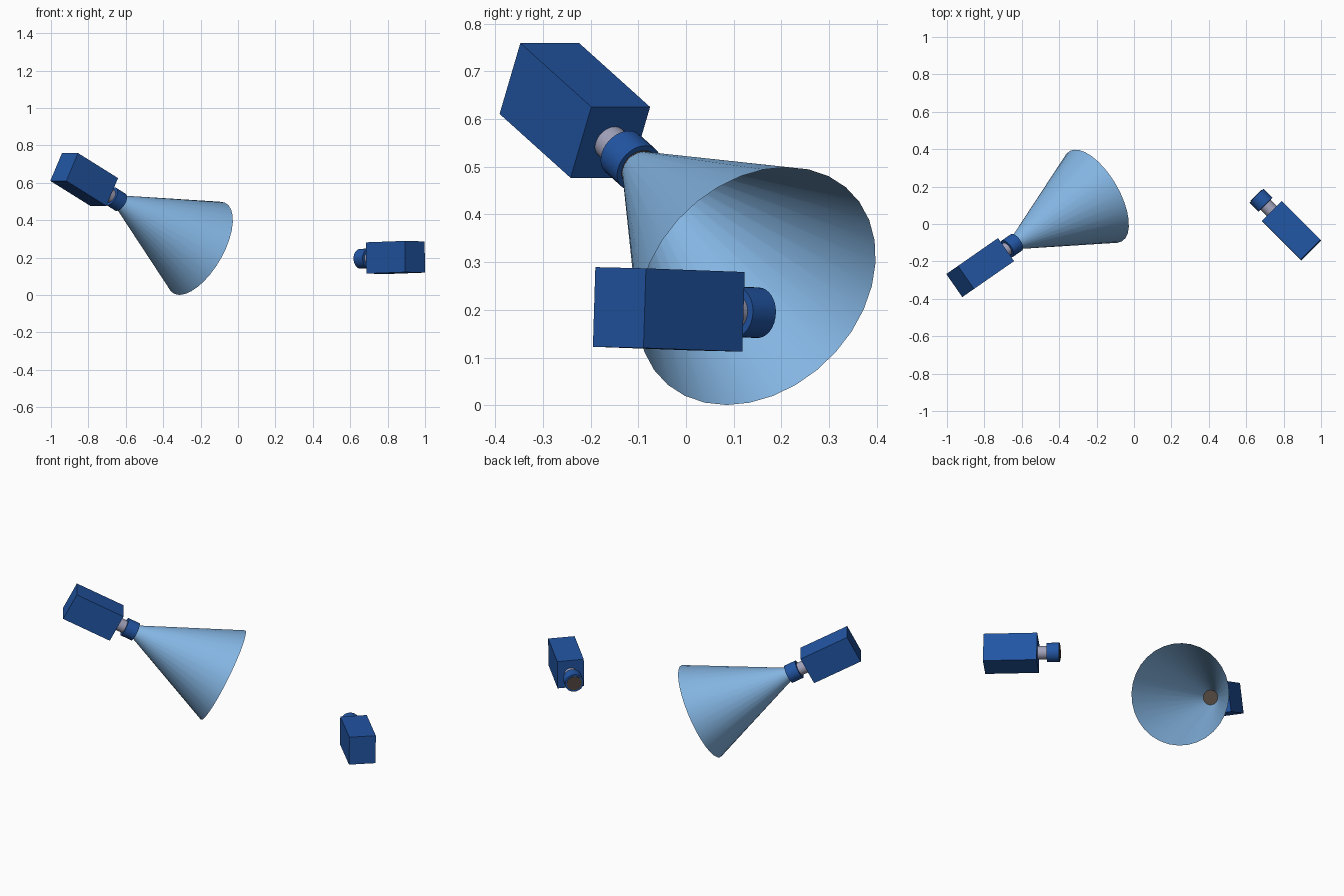
import bpy, bmesh, math
from mathutils import Matrix, Vector

if "Cube" in bpy.data.objects:
    bpy.data.objects.remove(bpy.data.objects["Cube"])


def material(name, rgb):
    m = bpy.data.materials.new(name)
    m.diffuse_color = (*rgb, 1.0)
    m.use_nodes = True
    m.node_tree.nodes["Principled BSDF"].inputs["Base Color"].default_value = m.diffuse_color
    return m


BLUE = material("housing_blue", (0.016, 0.092, 0.37))
GREY = material("barrel_grey", (0.36, 0.36, 0.50))
BROWN = material("glass_brown", (0.085, 0.062, 0.05))
SKY = material("beam_light_blue", (0.23, 0.46, 0.76))

LENGTH, WIDTH, HEIGHT = 0.293, 0.15, 0.167


def frame(origin, heading, tilt, roll=0.0):
    """Local +X looks forward; tilt points it down."""
    return (Matrix.Translation(origin)
            @ Matrix.Rotation(math.radians(heading), 4, 'Z')
            @ Matrix.Rotation(math.radians(tilt), 4, 'Y')
            @ Matrix.Rotation(math.radians(roll), 4, 'X'))


def finish(name, bm, mat, matrix, smooth):
    bmesh.ops.recalc_face_normals(bm, faces=bm.faces)
    bm.transform(matrix)
    mesh = bpy.data.meshes.new(name)
    bm.to_mesh(mesh)
    bm.free()
    mesh.materials.append(mat)
    ob = bpy.data.objects.new(name, mesh)
    bpy.context.collection.objects.link(ob)
    if smooth:
        bpy.ops.object.select_all(action='DESELECT')
        ob.select_set(True)
        bpy.context.view_layer.objects.active = ob
        bpy.ops.object.shade_smooth_by_angle(angle=math.radians(35))
    return ob


def box(name, size, mat, matrix):
    bm = bmesh.new()
    bmesh.ops.create_cube(bm, size=1.0)
    bmesh.ops.scale(bm, vec=Vector(size), verts=bm.verts)
    return finish(name, bm, mat, matrix, False)


def tube(name, x0, x1, r0, r1, mat, matrix, caps=True):
    """Cylinder or cone along local X from x0 to x1."""
    bm = bmesh.new()
    bmesh.ops.create_cone(bm, cap_ends=caps, segments=32,
                          radius1=r0, radius2=r1, depth=x1 - x0)
    bm.transform(Matrix.Translation(((x0 + x1) / 2, 0, 0))
                 @ Matrix.Rotation(math.pi / 2, 4, 'Y'))
    return finish(name, bm, mat, matrix, True)


def camera(side, matrix):
    f = LENGTH / 2
    box(side + "_housing", (LENGTH, WIDTH, HEIGHT), BLUE, matrix)
    tube(side + "_lens_barrel", f - 0.005, f + 0.055, 0.037, 0.037, GREY, matrix)
    tube(side + "_lens_hood", f + 0.05, f + 0.118, 0.053, 0.053, BLUE, matrix)
    tube(side + "_lens_glass", f + 0.116, f + 0.121, 0.042, 0.042, BROWN, matrix)


# Two cameras: one angled down, one nearly level
left = frame((-0.8225, -0.233, 0.618), 34.8, 27.2)
right = frame((0.842, -0.036, 0.201), 135, 1.5, 1.0)
camera("left", left)
camera("right", right)

# Open viewing cone from the left lens
tip = left @ Vector((LENGTH / 2 + 0.118, 0, 0))
beam = frame(tip, 30.2, 26.7)
tube("view_cone", 0.0, 0.55, 0.039, 0.279, SKY, beam, caps=False)
